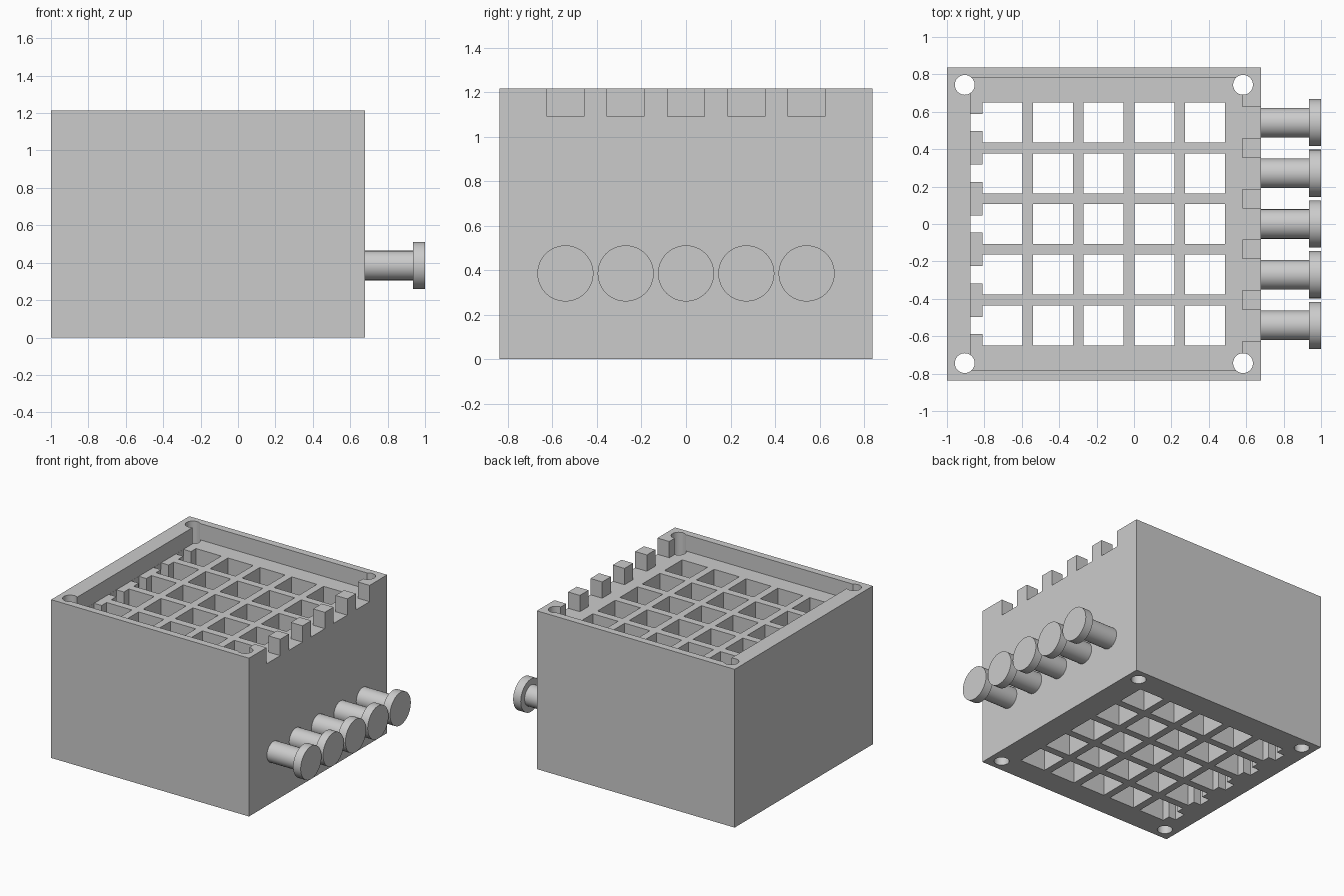
import bpy, bmesh, math
from mathutils import Matrix, Vector

cube = bpy.data.objects.get("Cube")
if cube:
    bpy.data.objects.remove(cube, do_unlink=True)

grey = bpy.data.materials.new("plain grey")
grey.use_nodes = True
colour = (0.6, 0.6, 0.6, 1)
grey.diffuse_color = colour
grey.node_tree.nodes["Principled BSDF"].inputs["Base Color"].default_value = colour

PITCH = 0.271
ROWS = [i * PITCH for i in range(-2, 3)]
FLOOR, TOP = 1.09, 1.215


def add_box(bm, lo, hi):
    lo, hi = Vector(lo), Vector(hi)
    m = Matrix.Translation((lo + hi) / 2) @ Matrix.Diagonal((*(hi - lo), 1))
    bmesh.ops.create_cube(bm, size=1, matrix=m)


def add_cylinder(bm, start, length, radius, axis="Z"):
    turn = Matrix.Rotation(math.pi / 2, 4, "Y") if axis == "X" else Matrix()
    m = Matrix.Translation(start) @ turn @ Matrix.Translation((0, 0, length / 2))
    bmesh.ops.create_cone(bm, cap_ends=True, segments=48, radius1=radius,
                          radius2=radius, depth=length, matrix=m)


def finish(name, bm):
    mesh = bpy.data.meshes.new(name)
    bm.to_mesh(mesh)
    bm.free()
    mesh.materials.append(grey)
    obj = bpy.data.objects.new(name, mesh)
    bpy.context.collection.objects.link(obj)
    return obj


def smooth(obj):
    bpy.ops.object.select_all(action="DESELECT")
    obj.select_set(True)
    bpy.context.view_layer.objects.active = obj
    bpy.ops.object.shade_smooth_by_angle(angle=math.radians(30))


def cut(obj, name, bm):
    cutter = finish(name, bm)
    cutter.hide_render = True
    mod = obj.modifiers.new(name, "BOOLEAN")
    mod.operation = "DIFFERENCE"
    mod.solver = "EXACT"
    mod.object = cutter
    bpy.ops.object.select_all(action="DESELECT")
    bpy.context.view_layer.objects.active = obj
    bpy.ops.object.modifier_apply(modifier=mod.name)
    bpy.data.objects.remove(cutter, do_unlink=True)


# Solid block
bm = bmesh.new()
add_box(bm, (-1, -0.838, 0), (0.68, 0.838, TOP))
block = finish("block", bm)

# Shallow tray sunk into the top
bm = bmesh.new()
add_box(bm, (-0.875, -0.783, FLOOR), (0.58, 0.783, TOP + 0.2))
cut(block, "tray_cutter", bm)

# Slots through the rim above the pins
bm = bmesh.new()
for y in ROWS:
    add_box(bm, (0.5, y - 0.083, FLOOR), (0.8, y + 0.083, TOP + 0.2))
cut(block, "rim_slot_cutter", bm)

# Grid of square shafts
bm = bmesh.new()
for y in ROWS:
    for x in ROWS:
        cx = x - 0.162
        add_box(bm, (cx - 0.107, y - 0.107, -0.1), (cx + 0.107, y + 0.107, TOP + 0.1))
cut(block, "shaft_cutter", bm)

# Narrow grooves beside the first column of shafts
bm = bmesh.new()
for y in ROWS:
    add_box(bm, (-0.874, y - 0.046, -0.1), (-0.75, y + 0.046, FLOOR + 0.05))
cut(block, "groove_cutter", bm)

# Round holes in the corners
bm = bmesh.new()
for x in (-0.905, 0.583):
    for y in (-0.744, 0.744):
        add_cylinder(bm, (x, y, -0.1), TOP + 0.3, 0.053)
cut(block, "corner_hole_cutter", bm)
smooth(block)

# Row of headed pins
for i, y in enumerate(ROWS, 1):
    bm = bmesh.new()
    add_cylinder(bm, (0.66, y, 0.385), 0.28, 0.079, "X")
    smooth(finish(f"pin_shaft_{i}", bm))
    bm = bmesh.new()
    add_cylinder(bm, (0.936, y, 0.385), 0.064, 0.126, "X")
    smooth(finish(f"pin_head_{i}", bm))
